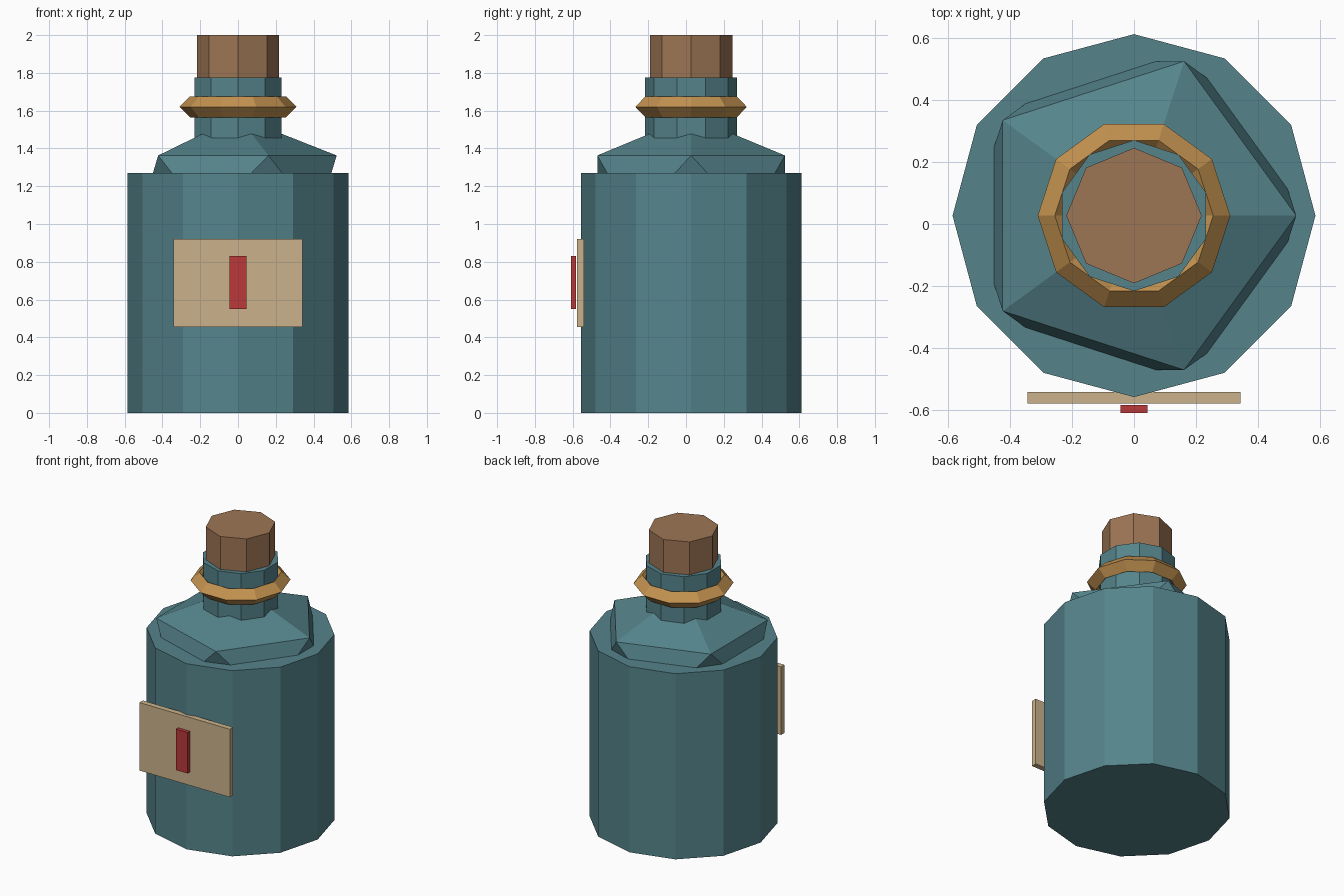
import bpy

if "Cube" in bpy.data.objects:
    bpy.data.objects.remove(bpy.data.objects["Cube"])

CY = 0.027  # the bottle axis sits slightly behind the origin


def material(name, rgb):
    m = bpy.data.materials.new(name)
    m.diffuse_color = (*rgb, 1)
    m.use_nodes = True
    m.node_tree.nodes["Principled BSDF"].inputs["Base Color"].default_value = m.diffuse_color
    return m


glass = material("teal_glass", (0.09, 0.23, 0.26))
cork = material("cork", (0.34, 0.18, 0.09))
brass = material("brass", (0.55, 0.29, 0.08))
paper = material("paper", (0.60, 0.45, 0.26))
red = material("red", (0.50, 0.04, 0.04))


def finish(name, mat):
    ob = bpy.context.object
    ob.name = name
    ob.data.materials.append(mat)
    return ob


def cylinder(name, sides, radius, z0, z1, mat):
    bpy.ops.mesh.primitive_cylinder_add(vertices=sides, radius=radius, depth=z1 - z0,
                                        location=(0, CY, (z0 + z1) / 2))
    return finish(name, mat)


def box(name, width, y0, y1, z0, z1, mat):
    bpy.ops.mesh.primitive_cube_add(size=1, location=(0, (y0 + y1) / 2, (z0 + z1) / 2))
    ob = finish(name, mat)
    for v in ob.data.vertices:
        v.co.x *= width
        v.co.y *= y1 - y0
        v.co.z *= z1 - z0
    return ob


# Bottle body, neck and stopper
cylinder("body", 12, 0.584, 0, 1.27, glass)
cylinder("neck", 10, 0.243, 1.42, 1.775, glass)
cylinder("stopper", 8, 0.218, 1.70, 2.0, cork)

# Faceted shoulder: a flattened icosahedron sunk into the body
bpy.ops.mesh.primitive_ico_sphere_add(subdivisions=1, radius=0.584, location=(0, CY, 1.196))
shoulder = finish("shoulder", glass)
for v in shoulder.data.vertices:
    v.co.z *= 0.373 / 0.584

# Collar ring with a diamond cross-section
bpy.ops.mesh.primitive_torus_add(major_segments=10, minor_segments=4, major_radius=0.255,
                                 minor_radius=0.055, location=(0, CY, 1.62))
collar = finish("collar_ring", brass)
for p in collar.data.polygons:
    p.use_smooth = False

# Front label and its red mark
box("label", 0.684, -0.577, -0.54, 0.455, 0.92, paper)
box("label_mark", 0.088, -0.608, -0.583, 0.55, 0.83, red)
